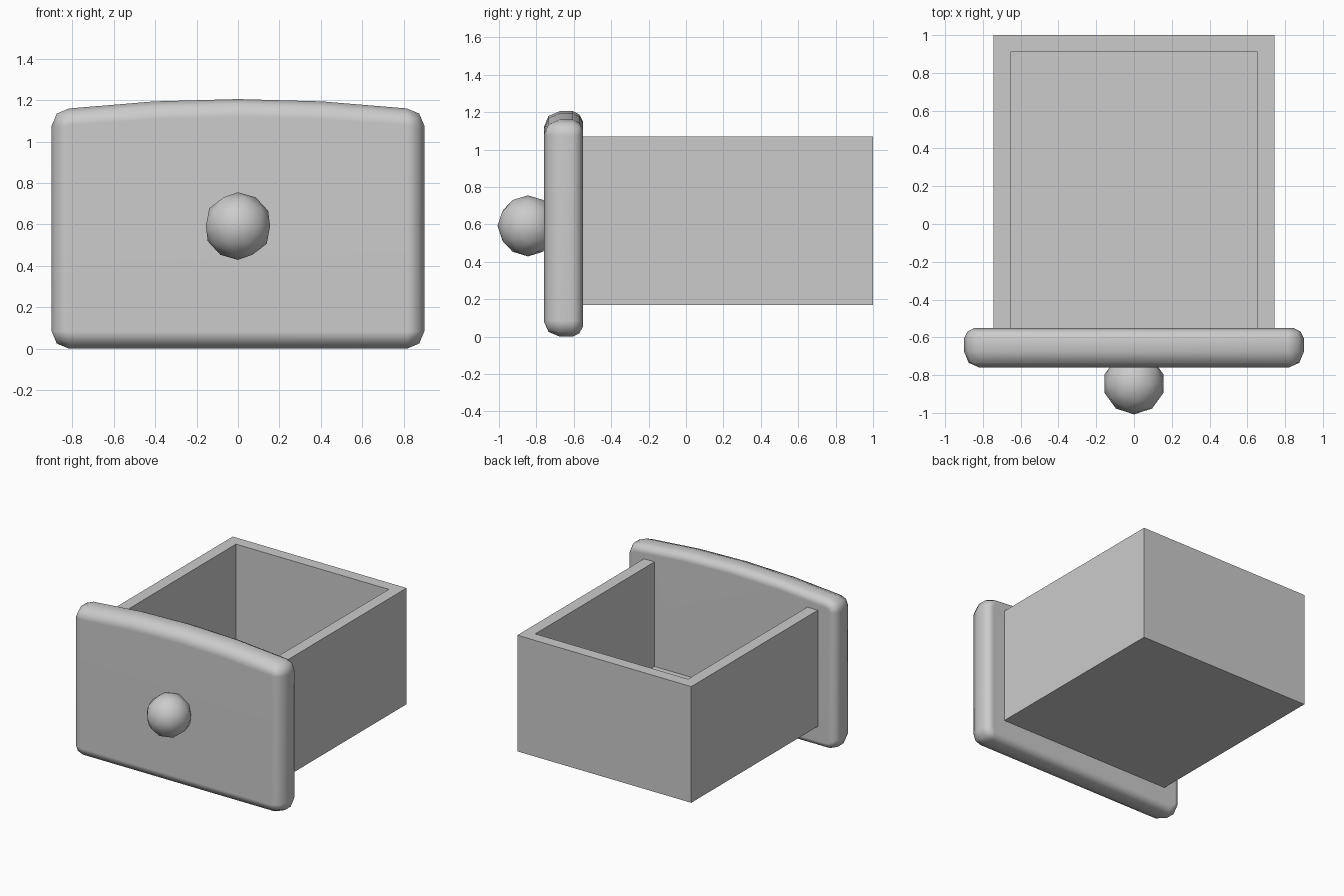
import bpy, bmesh, math

if "Cube" in bpy.data.objects:
    bpy.data.objects.remove(bpy.data.objects["Cube"])

# Single plain grey
grey = bpy.data.materials.new("light_grey")
grey.use_nodes = True
colour = (0.6, 0.6, 0.6, 1)
grey.diffuse_color = colour
grey.node_tree.nodes["Principled BSDF"].inputs["Base Color"].default_value = colour


def finish(name, bm, smooth=False):
    bmesh.ops.recalc_face_normals(bm, faces=bm.faces)
    mesh = bpy.data.meshes.new(name)
    bm.to_mesh(mesh)
    bm.free()
    mesh.materials.append(grey)
    for p in mesh.polygons:
        p.use_smooth = smooth
    ob = bpy.data.objects.new(name, mesh)
    bpy.context.collection.objects.link(ob)
    return ob


# Drawer box: U-shaped walls and floor, closed at the front by the panel
HALF, WALL, FRONT, BACK = 0.745, 0.09, -0.55, 1.0
BOTTOM, FLOOR, TOP = 0.17, 0.26, 1.07
INNER, INNER_BACK = HALF - WALL, BACK - WALL

bm = bmesh.new()


def wall_loop(z):
    plan = [(-HALF, FRONT), (-INNER, FRONT), (-INNER, INNER_BACK), (INNER, INNER_BACK),
            (INNER, FRONT), (HALF, FRONT), (HALF, BACK), (-HALF, BACK)]
    return [bm.verts.new((x, y, z)) for x, y in plan]


low, mid, high = wall_loop(BOTTOM), wall_loop(FLOOR), wall_loop(TOP)
bm.faces.new(high)
for i in range(8):
    j = (i + 1) % 8
    bm.faces.new((mid[i], mid[j], high[j], high[i]))
bm.faces.new(mid[1:5])
# solid base below the floor
base = [low[0], low[5], low[6], low[7]]
bm.faces.new(base)
bm.faces.new((low[0], low[5], mid[5], mid[4], mid[1], mid[0]))
for i, j in ((5, 6), (6, 7), (7, 0)):
    bm.faces.new((low[i], low[j], mid[j], mid[i]))
bmesh.ops.delete(bm, geom=[v for v in bm.verts if not v.link_faces], context='VERTS')
# join the outer wall quads above and below floor level
bmesh.ops.dissolve_limit(bm, angle_limit=0.01, verts=bm.verts, edges=bm.edges)
# the slot end against the panel stays open
bmesh.ops.delete(bm, geom=[f for f in bm.faces
                           if abs(f.calc_center_median().y - FRONT) < 0.001
                           and abs(f.calc_center_median().x) < 0.01
                           and f.calc_center_median().z > FLOOR], context='FACES')
finish("drawer_box", bm)

# Front panel: crowned outline lofted through rounded edge rings
RADIUS, WIDTH = 0.085, 0.9


def crown(x):
    return 1.205 - 0.068 * x * x


def outline(inset):
    """Rounded panel outline shrunk by inset, counter-clockwise."""
    r = max(RADIUS - inset, 0.004)
    cx = WIDTH - RADIUS
    side = []
    for a in (-90, -45, 0):
        t = math.radians(a)
        side.append((cx + r * math.cos(t), RADIUS + r * math.sin(t)))
    for a in (0, 45, 90):
        t = math.radians(a)
        side.append((cx + r * math.cos(t), crown(cx) - RADIUS + r * math.sin(t)))
    side.append((cx / 2, crown(cx / 2) - inset))
    return side + [(0, crown(0) - inset)] + [(-x, z) for x, z in reversed(side)]


bm = bmesh.new()
rings = [(-0.76, 0.085), (-0.735, 0.025), (-0.675, 0), (-0.605, 0), (-0.57, 0.018), (-0.55, 0.055)]
loops = [[bm.verts.new((x, y, z)) for x, z in outline(inset)] for y, inset in rings]
for a, b in zip(loops, loops[1:]):
    for i in range(len(a)):
        j = (i + 1) % len(a)
        bm.faces.new((a[i], a[j], b[j], b[i]))
bm.faces.new(loops[0])
bm.faces.new(loops[-1])
panel = finish("front_panel", bm, True)
panel.modifiers.new("even_shading", 'WEIGHTED_NORMAL')

# Round pull knob
bm = bmesh.new()
bmesh.ops.create_icosphere(bm, subdivisions=2, radius=0.163)
bmesh.ops.translate(bm, vec=(0, -0.845, 0.592), verts=bm.verts)
finish("knob", bm, True)
